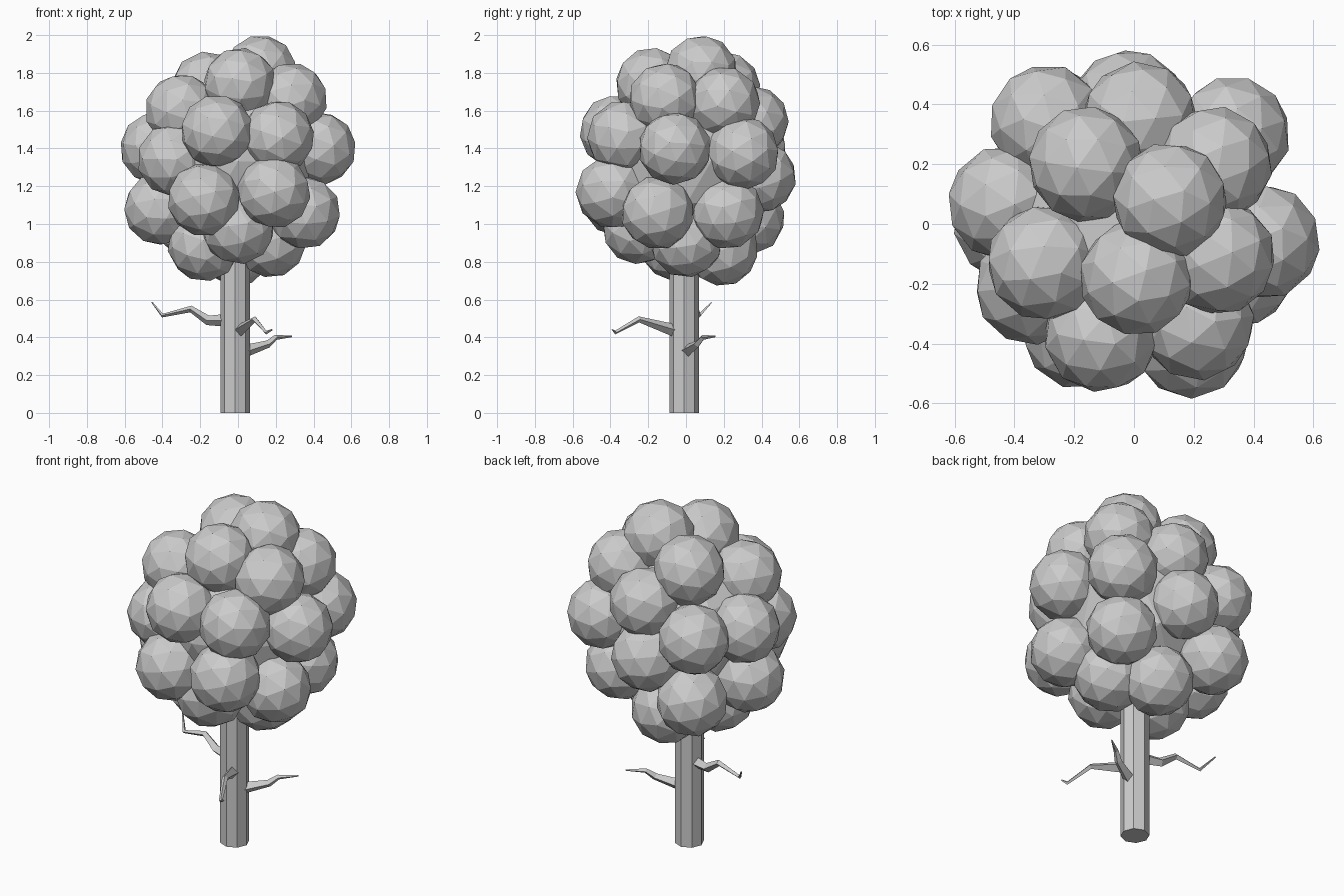
import bpy
from mathutils import Vector

default = bpy.data.objects.get("Cube")
if default:
    bpy.data.objects.remove(default, do_unlink=True)

grey = bpy.data.materials.new("plain_grey")
grey.use_nodes = True
grey.diffuse_color = (0.6, 0.6, 0.6, 1)
grey.node_tree.nodes["Principled BSDF"].inputs["Base Color"].default_value = (0.6, 0.6, 0.6, 1)


def finish(obj, name):
    obj.name = name
    obj.data.materials.clear()
    obj.data.materials.append(grey)
    return obj


# Trunk: straight octagonal post reaching into the crown
bpy.ops.mesh.primitive_cylinder_add(vertices=8, radius=0.078, depth=1.1, location=(-0.015, -0.01, 0.55))
finish(bpy.context.object, "trunk")


# Branches: tapered, crooked twigs
def branch(name, points, widths):
    curve = bpy.data.curves.new(name, "CURVE")
    curve.dimensions = "3D"
    curve.bevel_depth = 1.0
    curve.bevel_resolution = 0
    curve.use_fill_caps = True
    line = curve.splines.new("POLY")
    line.points.add(len(points) - 1)
    for p, co, w in zip(line.points, points, widths):
        p.co = (*co, 1)
        p.radius = w
    obj = bpy.data.objects.new(name, curve)
    bpy.context.collection.objects.link(obj)
    bpy.ops.object.select_all(action="DESELECT")
    obj.select_set(True)
    bpy.context.view_layer.objects.active = obj
    bpy.ops.object.convert(target="MESH")
    obj = finish(bpy.context.object, name)
    obj.data.polygons.foreach_set("use_smooth", [False] * len(obj.data.polygons))


branch("right_branch",
       [(-0.06, 0, 0.49), (-0.16, 0.03, 0.49), (-0.25, 0.05, 0.55), (-0.40, 0.07, 0.515), (-0.455, 0.135, 0.585)],
       [0.034, 0.026, 0.018, 0.01, 0.004])
branch("front_branch",
       [(0, -0.04, 0.43), (0.09, -0.25, 0.495), (0.15, -0.375, 0.425), (0.18, -0.39, 0.44)],
       [0.036, 0.016, 0.01, 0.004])
branch("left_branch",
       [(0.03, 0, 0.325), (0.16, 0.06, 0.365), (0.2, 0.09, 0.4), (0.285, 0.155, 0.405)],
       [0.034, 0.02, 0.014, 0.004])

# Crown core behind the leaf clumps
centre = Vector((0, 0, 1.33))
bpy.ops.mesh.primitive_ico_sphere_add(subdivisions=2, radius=0.43, location=centre)
finish(bpy.context.object, "crown_core")

# Leaf clumps: faceted balls pointing outward around the core
clumps = [
    (0.12, 0.08, 1.805), (0.01, -0.18, 1.74), (-0.16, 0.2, 1.72),
    (0.28, -0.11, 1.66), (0.27, 0.2, 1.64), (-0.3, -0.13, 1.6),
    (0.02, 0.35, 1.54), (-0.11, -0.37, 1.49), (0.21, -0.33, 1.46),
    (0.43, -0.06, 1.4), (-0.43, 0.07, 1.4), (-0.29, 0.34, 1.4),
    (0.33, 0.3, 1.375), (-0.34, -0.21, 1.34), (-0.02, 0.39, 1.25),
    (0.19, -0.39, 1.17), (-0.18, -0.36, 1.13), (-0.41, 0, 1.08),
    (0.35, -0.15, 1.06), (0.27, 0.22, 1.06), (-0.27, 0.33, 1.03),
    (0, -0.25, 0.98), (0.17, 0, 0.91), (-0.18, -0.05, 0.89), (-0.01, 0.19, 0.865),
]
for i, position in enumerate(clumps):
    outward = Vector(position) - centre
    bpy.ops.mesh.primitive_ico_sphere_add(
        subdivisions=2, radius=0.195, location=position,
        rotation=outward.to_track_quat("Z", "Y").to_euler())
    finish(bpy.context.object, f"leaf_clump_{i + 1}")
